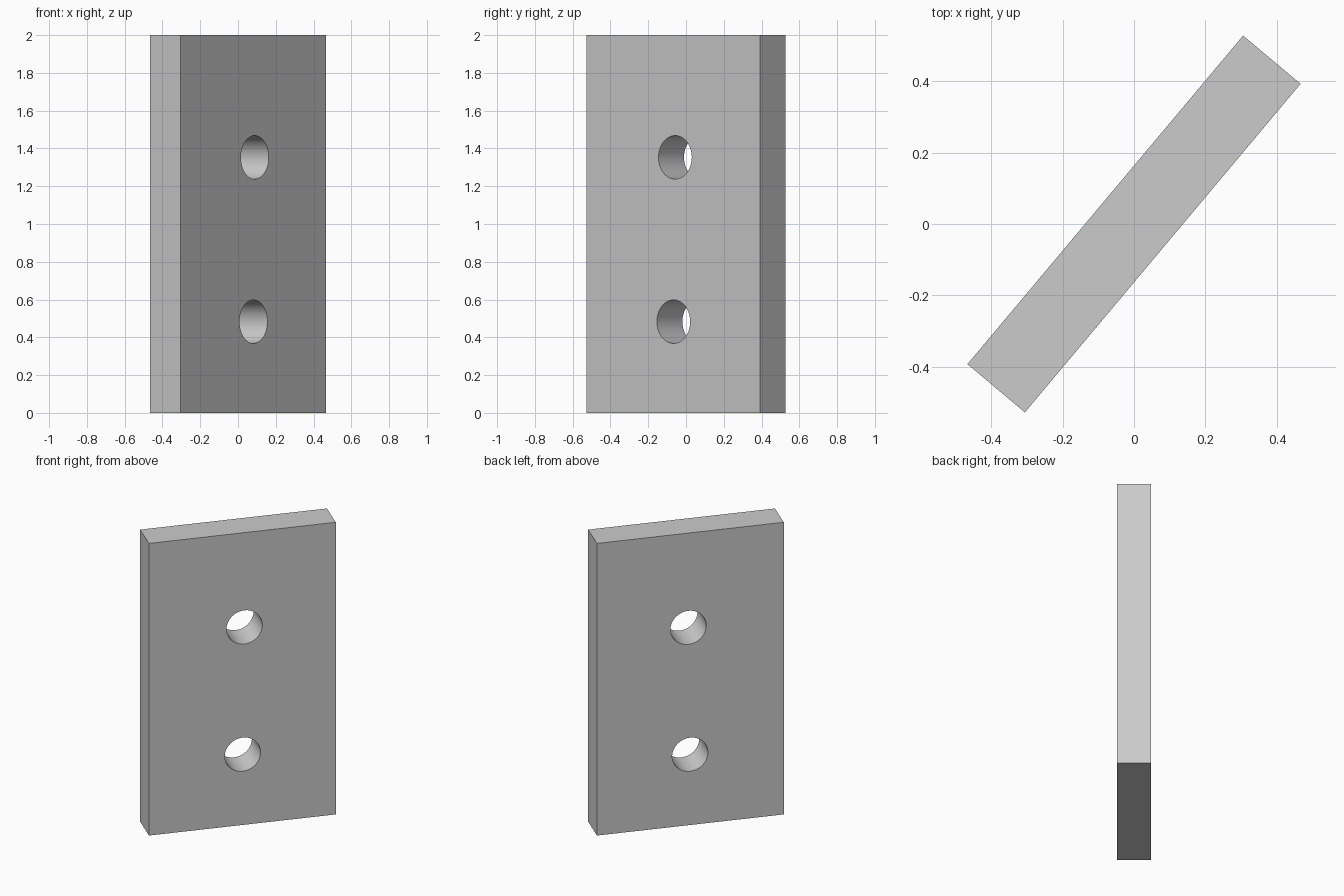
import bpy
import math
from mathutils import Matrix

LENGTH, THICK, HEIGHT = 1.2, 0.21, 2.0
ANGLE = math.radians(50)
HOLE_RADIUS = 0.115
HOLES = [(0.013, 1.353), (0.002, 0.483)]  # offset along the plate, height

default_cube = bpy.data.objects.get("Cube")
if default_cube:
    bpy.data.objects.remove(default_cube, do_unlink=True)

# Plain grey material
grey = bpy.data.materials.new("plain_grey")
grey.use_nodes = True
colour = (0.6, 0.6, 0.6, 1)
grey.diffuse_color = colour
grey.node_tree.nodes["Principled BSDF"].inputs["Base Color"].default_value = colour

# Upright rectangular plate
bpy.ops.mesh.primitive_cube_add(size=1, location=(0, 0, 0))
plate = bpy.context.object
plate.name = "plate"
plate.data.transform(Matrix.Translation((0, 0, HEIGHT / 2))
                     @ Matrix.Diagonal((LENGTH, THICK, HEIGHT, 1)))
plate.data.materials.append(grey)


def drill(offset, height):
    """Cut one round hole straight through the plate."""
    bpy.ops.mesh.primitive_cylinder_add(
        vertices=64, radius=HOLE_RADIUS, depth=THICK * 3,
        location=(offset, 0, height), rotation=(math.pi / 2, 0, 0))
    cutter = bpy.context.object
    cutter.name = "hole_cutter"
    cutter.hide_render = True
    cutter.data.materials.append(grey)
    cut = plate.modifiers.new("hole", 'BOOLEAN')
    cut.operation = 'DIFFERENCE'
    cut.solver = 'EXACT'
    cut.object = cutter
    bpy.ops.object.select_all(action='DESELECT')
    plate.select_set(True)
    bpy.context.view_layer.objects.active = plate
    bpy.ops.object.modifier_apply(modifier=cut.name)
    bpy.data.objects.remove(cutter, do_unlink=True)


# Bolt holes
for offset, height in HOLES:
    drill(offset, height)

# Smooth hole walls, sharp plate edges, then turn the plate
bpy.ops.object.shade_smooth_by_angle(angle=math.radians(30))
plate.rotation_euler.z = ANGLE
